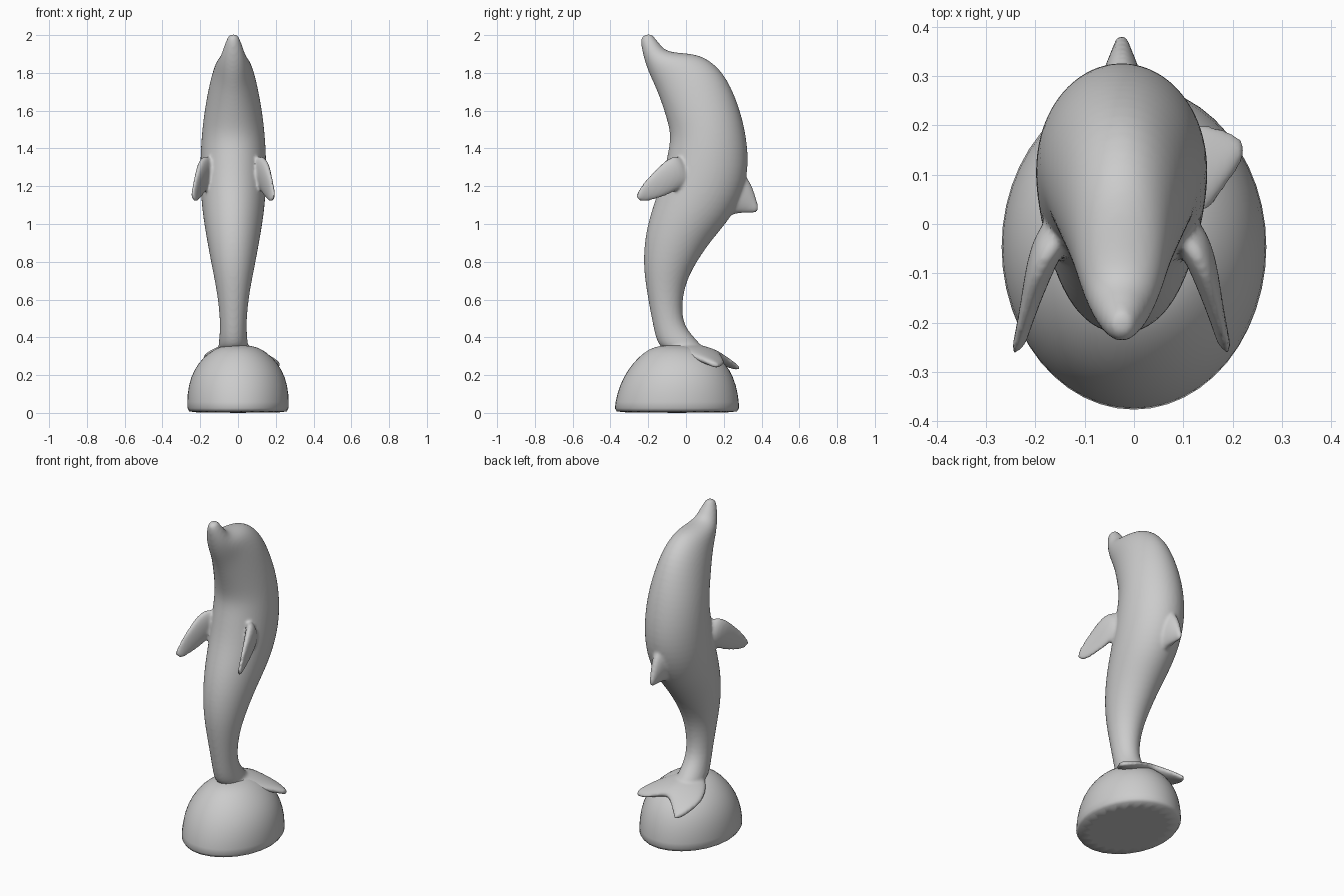
import bpy, bmesh, math
from mathutils import Vector

SIDES = 24
CX = -0.025  # the animal stands slightly left of centre


def loft(bm, sections):
    """Skin elliptical rings; a section is (edge point, opposite edge point, half-thickness vector)."""
    rings = []
    for p, q, b in sections:
        p, q, b = Vector(p), Vector(q), Vector(b)
        c, a = (p + q) / 2, (p - q) / 2
        rings.append([bm.verts.new(c + a * math.cos(t) + b * math.sin(t))
                      for t in (2 * math.pi * i / SIDES for i in range(SIDES))])
    for r0, r1 in zip(rings, rings[1:]):
        for i in range(SIDES):
            j = (i + 1) % SIDES
            bm.faces.new((r0[i], r0[j], r1[j], r1[i]))
    bm.faces.new(rings[0])
    bm.faces.new(rings[-1])


def side_section(front, back, half_width, x=CX):
    return (x, *front), (x, *back), (half_width, 0, 0)


def make_object(name, bm, levels):
    bmesh.ops.recalc_face_normals(bm, faces=bm.faces)
    mesh = bpy.data.meshes.new(name)
    bm.to_mesh(mesh)
    bm.free()
    obj = bpy.data.objects.new(name, mesh)
    bpy.context.collection.objects.link(obj)
    bpy.ops.object.select_all(action='DESELECT')
    obj.select_set(True)
    bpy.context.view_layer.objects.active = obj
    bpy.ops.object.shade_smooth_by_angle(angle=math.radians(50))
    obj.modifiers.new("subdivision", 'SUBSURF').levels = levels
    obj.modifiers["subdivision"].render_levels = levels
    return obj


# Rounded rock base
bm = bmesh.new()
base_rings = [(0, -.375, .278, .264), (.012, -.384, .287, .272), (.1, -.37, .28, .272),
              (.19, -.335, .255, .254), (.265, -.283, .21, .212), (.32, -.225, .14, .155),
              (.35, -.17, .06, .10), (.36, -.10, 0, .04)]
loft(bm, [side_section((y0, z), (y1, z), w, 0) for z, y0, y1, w in base_rings])
make_object("rock_base", bm, 1)

# Body: front edge, back edge and half width from tail stem up to snout tip
bm = bmesh.new()
body = [((-.11, .325), (.14, .30), .085), ((-.155, .365), (.045, .395), .075),
        ((-.18, .49), (-.025, .48), .068), ((-.21, .65), (-.017, .64), .087),
        ((-.228, .79), (.03, .76), .114), ((-.218, .94), (.13, .91), .142),
        ((-.182, 1.08), (.24, 1.03), .164), ((-.13, 1.22), (.315, 1.18), .176),
        ((-.10, 1.36), (.335, 1.34), .176), ((-.08, 1.46), (.315, 1.5), .168),
        ((-.10, 1.55), (.275, 1.645), .154), ((-.14, 1.67), (.205, 1.80), .128),
        ((-.167, 1.735), (.10, 1.89), .105), ((-.197, 1.80), (0, 1.905), .088),
        ((-.218, 1.86), (-.105, 1.91), .066), ((-.233, 1.92), (-.14, 1.955), .05),
        ((-.24, 1.97), (-.17, 1.99), .033), ((-.232, 2.0), (-.182, 2.008), .021)]
loft(bm, [side_section(*s) for s in body])

# Dorsal fin
fin = [((.22, 1.34), (.20, 1.03), .07), ((.29, 1.29), (.26, 1.055), .05),
       ((.345, 1.22), (.315, 1.058), .03), ((.37, 1.14), (.355, 1.06), .016),
       ((.385, 1.09), (.378, 1.06), .012)]
loft(bm, [side_section(*s) for s in fin])

# Flippers, mirrored about the body axis
flipper = [(.115, (-.02, 1.37), (.05, 1.22), .045), (.15, (-.09, 1.355), (-.01, 1.20), .038),
           (.172, (-.155, 1.295), (-.09, 1.155), .026), (.19, (-.215, 1.232), (-.16, 1.13), .018),
           (.203, (-.255, 1.175), (-.215, 1.118), .014), (.208, (-.268, 1.145), (-.245, 1.118), .011)]
for side in (-1, 1):
    loft(bm, [((CX + side * (x + .012), *up), (CX + side * (x - .008), *low), (t * side, -t * .2, 0))
              for x, up, low, t in flipper])

# Tail fluke draped over the rock, lofted from tip to tip
fluke = [((-.155, .26, .245), (-.115, .295, .225), .013),
         ((-.185, .18, .275), (-.115, .28, .24), .018),
         ((-.19, .08, .305), (-.08, .255, .262), .024),
         ((-.11, -.05, .34), (-.04, .21, .29), .034),
         ((-.02, -.12, .35), (.01, .18, .305), .042),
         ((.07, -.06, .338), (.075, .195, .285), .034),
         ((.15, .025, .305), (.145, .205, .262), .024),
         ((.20, .095, .278), (.19, .19, .25), .018),
         ((.23, .145, .255), (.22, .172, .245), .013)]
loft(bm, [(lead, trail, (0, t * .3, t)) for lead, trail, t in fluke])

# Weld body, fins and fluke into one soft skin
dolphin = make_object("dolphin", bm, 2)
skin = dolphin.modifiers.new("weld_skin", 'REMESH')
skin.mode = 'VOXEL'
skin.voxel_size = .009
skin.use_smooth_shade = True
soften = dolphin.modifiers.new("soften", 'SMOOTH')
soften.factor = .5
soften.iterations = 5
